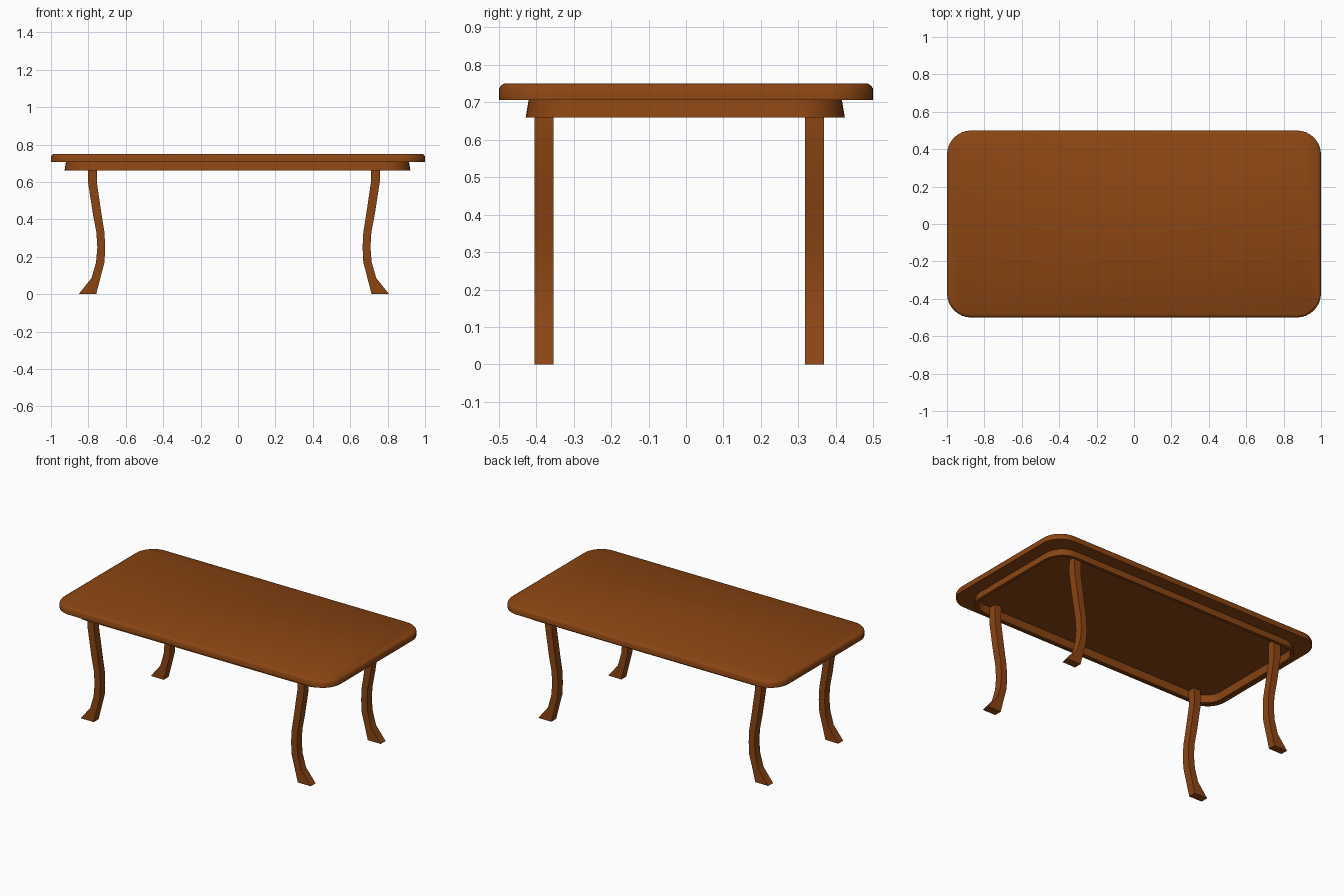
import bpy, bmesh, math

if "Cube" in bpy.data.objects:
    bpy.data.objects.remove(bpy.data.objects["Cube"])

wood = bpy.data.materials.new("brown wood")
wood.diffuse_color = (0.258, 0.060, 0.0065, 1)
wood.use_nodes = True
wood.node_tree.nodes["Principled BSDF"].inputs["Base Color"].default_value = wood.diffuse_color


def rounded_rect(x0, x1, y0, y1, r, n=8):
    pts = []
    corners = ((x1 - r, y1 - r), (x0 + r, y1 - r), (x0 + r, y0 + r), (x1 - r, y0 + r))
    for i, (cx, cy) in enumerate(corners):
        for k in range(n + 1):
            a = math.pi / 2 * (i + k / n)
            pts.append((cx + r * math.cos(a), cy + r * math.sin(a)))
    return pts


def loft(name, rings, closed=False, smooth=None):
    """Skin a list of 3D rings; cap the ends, or join last to first."""
    bm = bmesh.new()
    loops = [[bm.verts.new(p) for p in ring] for ring in rings]
    pairs = list(zip(loops, loops[1:]))
    if closed:
        pairs.append((loops[-1], loops[0]))
    else:
        bm.faces.new(loops[0])
        bm.faces.new(loops[-1])
    for a, b in pairs:
        for i in range(len(a)):
            j = (i + 1) % len(a)
            bm.faces.new((a[i], a[j], b[j], b[i]))
    bmesh.ops.recalc_face_normals(bm, faces=bm.faces)
    me = bpy.data.meshes.new(name)
    bm.to_mesh(me)
    bm.free()
    me.materials.append(wood)
    ob = bpy.data.objects.new(name, me)
    bpy.context.collection.objects.link(ob)
    if smooth:
        bpy.ops.object.select_all(action='DESELECT')
        ob.select_set(True)
        bpy.context.view_layer.objects.active = ob
        bpy.ops.object.shade_smooth_by_angle(angle=math.radians(smooth))
    return ob


def slab_ring(x0, x1, y0, y1, r, z, inset=0):
    d = inset
    return [(x, y, z) for x, y in rounded_rect(x0 + d, x1 - d, y0 + d, y1 - d, r - d)]


# Tabletop with softened upper edge
top = (-1, 1, -0.5, 0.5, 0.13)
loft("tabletop", [slab_ring(*top, z, i) for z, i in
                  ((0.706, 0), (0.736, 0), (0.745, 0.006), (0.75, 0.015))], smooth=60)

# Hollow apron, flaring slightly towards the bottom
skirt = (-0.928, 0.922, -0.428, 0.424, 0.13)
loft("apron", [slab_ring(*skirt, z, i) for z, i in
               ((0.708, 0.008), (0.66, 0), (0.66, 0.02), (0.708, 0.028))],
     closed=True, smooth=40)

# Curved legs: (height, outer x, inner x), mirrored about the leg centre
LEG = ((0, 0.83, 0.736), (0.086, 0.761, 0.714), (0.17, 0.737, 0.692),
       (0.25, 0.730, 0.688), (0.33, 0.735, 0.692), (0.43, 0.754, 0.708),
       (0.60, 0.780, 0.733), (0.66, 0.781, 0.733), (0.708, 0.777, 0.73))
for side, s in (("left", -1), ("right", 1)):
    for end, y0, y1 in (("front", -0.404, -0.354), ("back", 0.318, 0.368)):
        rings = [[(s * a - 0.022, y0, z), (s * b - 0.022, y0, z),
                  (s * b - 0.022, y1, z), (s * a - 0.022, y1, z)] for z, a, b in LEG]
        loft(f"{end}_{side}_leg", rings, smooth=30)
